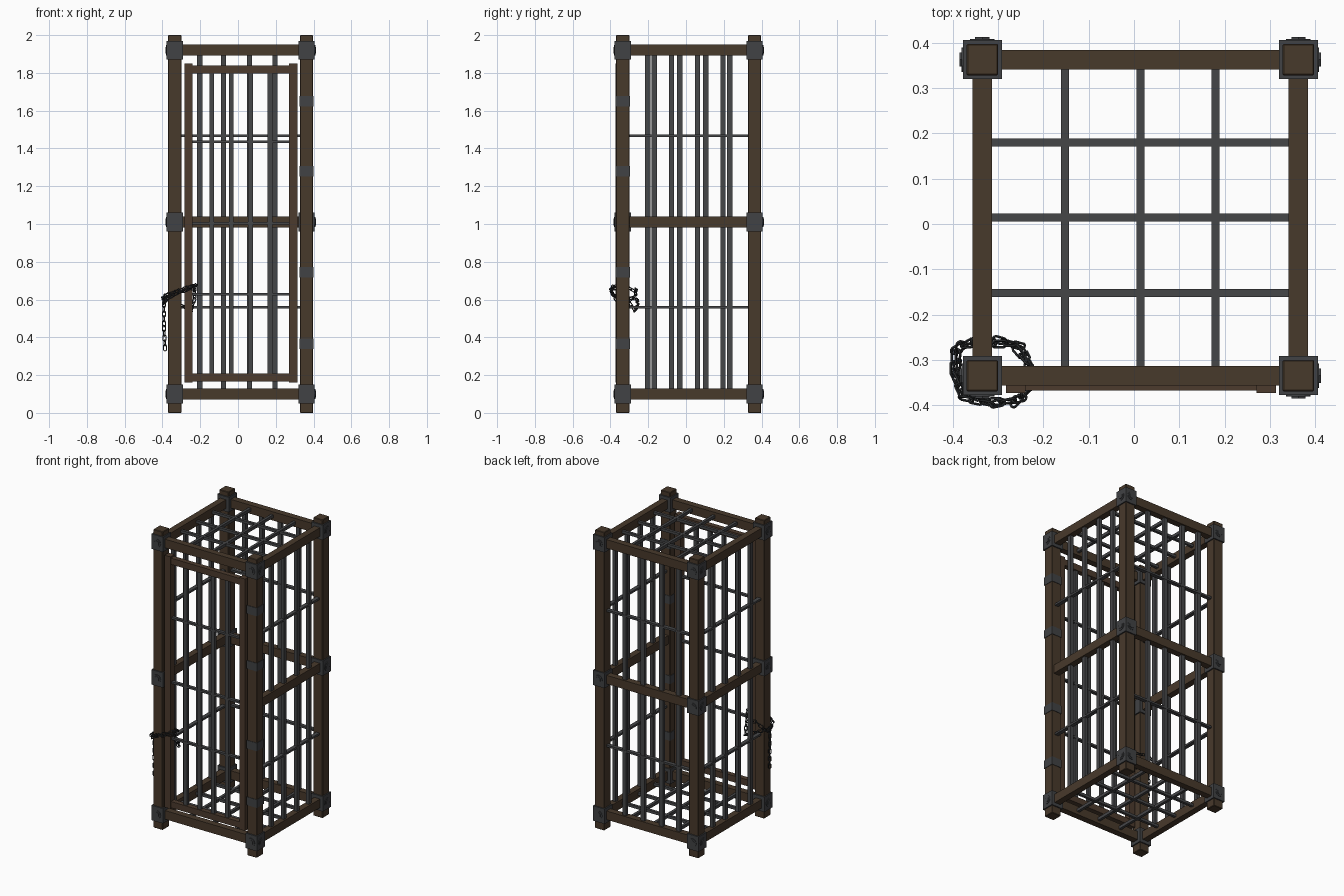
import bpy, bmesh, math
from mathutils import Vector, Matrix

if "Cube" in bpy.data.objects:
    bpy.data.objects.remove(bpy.data.objects["Cube"])


def mat(name, col):
    m = bpy.data.materials.new(name)
    m.diffuse_color = (*col, 1)
    m.use_nodes = True
    m.node_tree.nodes["Principled BSDF"].inputs["Base Color"].default_value = m.diffuse_color
    return m


WOOD = mat("dark_wood", (0.064, 0.041, 0.024))
DOOR = mat("door_wood", (0.072, 0.043, 0.027))
IRON = mat("iron_bars", (0.060, 0.061, 0.064))
PLATE = mat("iron_brackets", (0.052, 0.054, 0.058))
CHAIN = mat("chain_iron", (0.028, 0.030, 0.032))

C = 0.014      # cage centre in x and y
H = 0.349      # half spacing of the posts
LEVELS = (0.10, 1.01, 1.92)


def finish(name, bm, material):
    me = bpy.data.meshes.new(name)
    bm.to_mesh(me)
    bm.free()
    me.materials.append(material)
    ob = bpy.data.objects.new(name, me)
    bpy.context.collection.objects.link(ob)
    return ob


def add_box(bm, c, s):
    m = Matrix.Translation(c) @ Matrix.Diagonal((*s, 1))
    return bmesh.ops.create_cube(bm, size=1, matrix=m)["verts"]


def boxes(name, items, material):
    bm = bmesh.new()
    for c, s in items:
        add_box(bm, c, s)
    return finish(name, bm, material)


def disc(bm, centre, direction, radius, depth, n):
    d = Vector(direction)
    m = Matrix.Translation(Vector(centre) + d * depth / 2) @ d.to_track_quat('Z', 'Y').to_matrix().to_4x4()
    bmesh.ops.create_cone(bm, cap_ends=True, segments=n, radius1=radius, radius2=radius, depth=depth, matrix=m)


corners = [(sx, sy) for sx in (-1, 1) for sy in (-1, 1)]

# Corner posts with slightly eased edges
posts = boxes("corner_posts", [((C + sx * H, C + sy * H, 1), (0.07, 0.07, 2)) for sx, sy in corners], WOOD)
bev = posts.modifiers.new("eased_edges", 'BEVEL')
bev.width = 0.003
bev.segments = 1

# Horizontal frame rails (no middle rail at the front, where the door is)
rails = []
for z in LEVELS:
    for s in (-1, 1):
        rails.append(((C + s * H, C, z), (0.043, 2 * H, 0.058)))
        if not (s < 0 and z == LEVELS[1]):
            rails.append(((C, C + s * H, z), (2 * H, 0.043, 0.058)))
boxes("frame_rails", rails, WOOD)

# Bracket sleeves with bolts on the two outer faces
bm = bmesh.new()
for sx, sy in corners:
    for z in LEVELS:
        if (sx, sy) == (1, -1) and z == LEVELS[1]:
            continue
        x, y = C + sx * H, C + sy * H
        add_box(bm, (x, y, z), (0.086, 0.086, 0.1))
        for d in ((sx, 0, 0), (0, sy, 0)):
            p = Vector((x, y, z)) + Vector(d) * 0.042
            disc(bm, p, d, 0.027, 0.004, 12)
            disc(bm, p, d, 0.018, 0.008, 6)
finish("corner_brackets", bm, PLATE)

# Hinge bands on the front right post
boxes("hinge_bands", [((C + H, C - H, z), (0.076, 0.076, 0.055)) for z in (0.365, 0.745, 1.28, 1.65)], PLATE)

# Upright bars on back and both sides, slightly uneven; one side is the other turned round
OFFS = (-0.217, -0.091, 0.047, 0.182)
up = 1.82
uprights = []
for o in OFFS:
    uprights.append(((C + o, C + H, 1.01), (0.028, 0.022, up)))
    uprights.append(((C - H, C + o, 1.01), (0.022, 0.028, up)))
    uprights.append(((C + H, C - o, 1.01), (0.022, 0.028, up)))
boxes("upright_bars", uprights, IRON)

# Thin cross bars on back and sides
cross = []
for z in (0.56, 1.467):
    cross.append(((C, C + H, z), (2 * H, 0.026, 0.013)))
    for s in (-1, 1):
        cross.append(((C + s * H, C, z), (0.026, 2 * H, 0.013)))
boxes("cross_bars", cross, IRON)

# Floor and roof grids
grid = []
for z in (LEVELS[0], LEVELS[2]):
    for k in (-1, 0, 1):
        grid.append(((C + k * 0.166, C, z), (0.018, 2 * H, 0.02)))
        grid.append(((C, C + k * 0.166, z), (2 * H, 0.018, 0.018)))
boxes("floor_and_roof_grids", grid, IRON)

# Door frame and its bars
DX, DY = 0.0155, -0.351
boxes("door_frame",
      [((DX + s * 0.277, DY, 1.005), (0.043, 0.044, 1.69)) for s in (-1, 1)] +
      [((DX, DY, z), (0.55, 0.034, 0.042)) for z in (0.187, 1.819)], DOOR)
boxes("door_bars",
      [((DX + k * 0.1025, DY, 1.005), (0.025, 0.02, 1.62)) for k in (-1.5, -0.5, 0.5, 1.5)] +
      [((DX, DY, z), (0.55, 0.022, 0.013)) for z in (0.627, 1.003, 1.435)], IRON)


# Chain: stretched rings placed along a path, each turned a quarter from the last
def add_link(bm, pos, tangent, twist, half=0.013, r=0.0085, wire=0.003):
    rot = tangent.to_track_quat('X', 'Z').to_matrix() @ Matrix.Rotation(twist, 3, 'X')
    rings = []
    for i in range(10):
        a = 2 * math.pi * i / 10
        n = Vector((math.cos(a), math.sin(a), 0))
        c = n * r + Vector((math.copysign(half - r + 0.004, n.x), 0, 0))
        ring = []
        for j in range(5):
            b = 2 * math.pi * j / 5
            p = c + n * wire * math.cos(b) + Vector((0, 0, wire * math.sin(b)))
            ring.append(bm.verts.new(pos + rot @ p))
        rings.append(ring)
    for i in range(10):
        for j in range(5):
            q, w = rings[i], rings[(i + 1) % 10]
            bm.faces.new((q[j], w[j], w[(j + 1) % 5], q[(j + 1) % 5]))


def chain(name, pts, pitch=0.0255):
    pts = [Vector(p) for p in pts]
    bm = bmesh.new()
    carry, k = 0.0, 0
    for a, b in zip(pts, pts[1:]):
        seg = b - a
        t = carry
        while t < seg.length:
            add_link(bm, a + seg.normalized() * t, seg.normalized(), 0.5 + k * math.pi / 2)
            t += pitch
            k += 1
        carry = t - seg.length
    return finish(name, bm, CHAIN)


chain("chain_loops", [
    (-0.225, -0.345, 0.675), (-0.25, -0.385, 0.67), (-0.31, -0.398, 0.65), (-0.375, -0.385, 0.625),
    (-0.398, -0.335, 0.61), (-0.398, -0.28, 0.605), (-0.36, -0.258, 0.60), (-0.30, -0.256, 0.57),
    (-0.25, -0.27, 0.54), (-0.23, -0.31, 0.60), (-0.228, -0.36, 0.66), (-0.26, -0.392, 0.655),
    (-0.32, -0.392, 0.635), (-0.38, -0.37, 0.60), (-0.392, -0.32, 0.58), (-0.385, -0.27, 0.62),
    (-0.33, -0.265, 0.655), (-0.27, -0.265, 0.64), (-0.24, -0.30, 0.66), (-0.225, -0.345, 0.675)])
chain("chain_tail", [(-0.392, -0.33, 0.60), (-0.392, -0.33, 0.45), (-0.386, -0.335, 0.33)])
